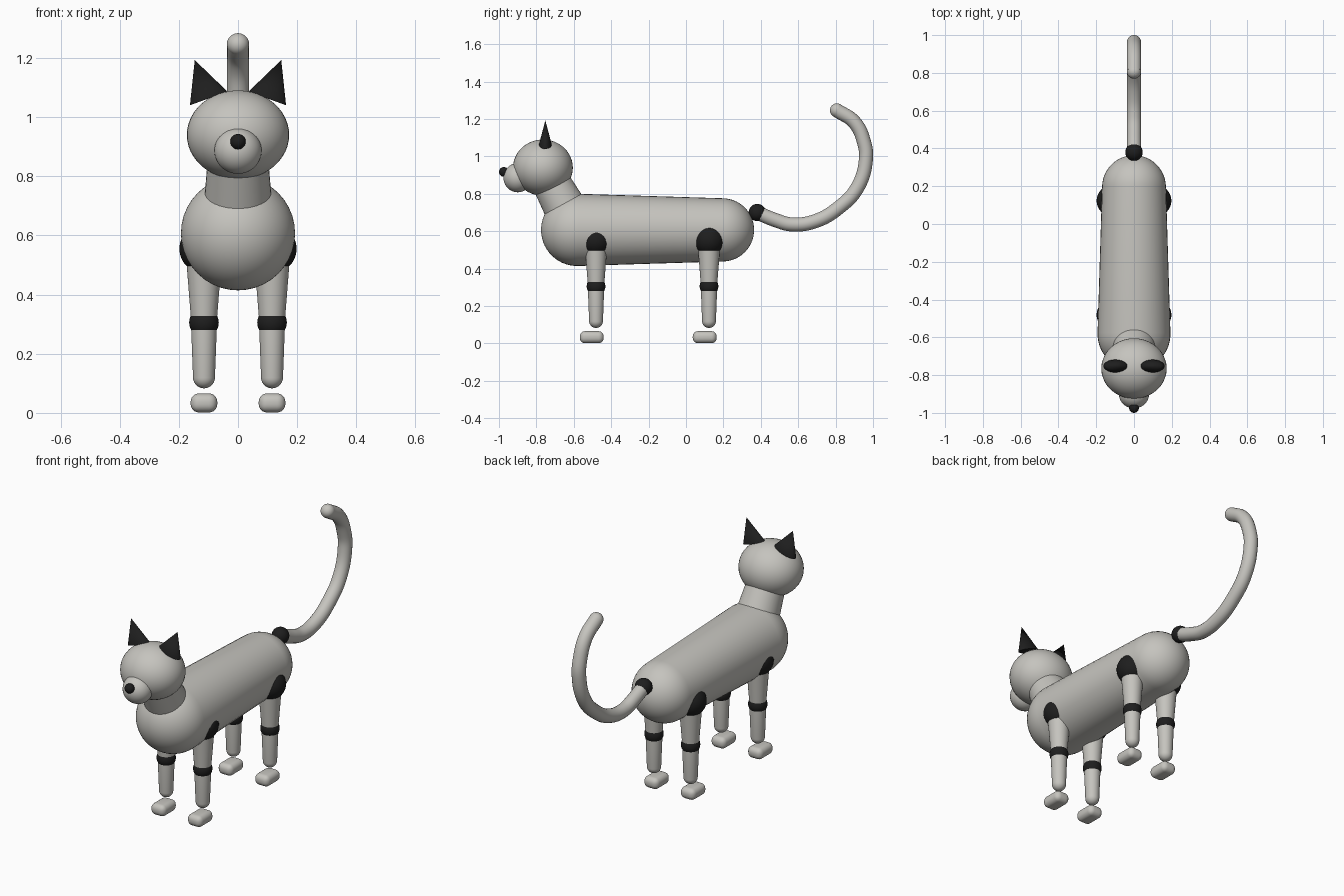
import bpy, bmesh, math
from mathutils import Vector, Matrix

if "Cube" in bpy.data.objects:
    bpy.data.objects.remove(bpy.data.objects["Cube"])


def material(name, rgb):
    m = bpy.data.materials.new(name)
    m.diffuse_color = (*rgb, 1)
    m.use_nodes = True
    m.node_tree.nodes["Principled BSDF"].inputs["Base Color"].default_value = m.diffuse_color
    return m


GREY = material("warm_grey", (0.56, 0.55, 0.515))
BLACK = material("soft_black", (0.013, 0.013, 0.013))


def finish(name, bm, mat, angle=40):
    bmesh.ops.recalc_face_normals(bm, faces=bm.faces)
    me = bpy.data.meshes.new(name)
    bm.to_mesh(me)
    bm.free()
    me.materials.append(mat)
    ob = bpy.data.objects.new(name, me)
    bpy.context.collection.objects.link(ob)
    bpy.ops.object.select_all(action='DESELECT')
    ob.select_set(True)
    bpy.context.view_layer.objects.active = ob
    bpy.ops.object.shade_smooth_by_angle(angle=math.radians(angle))
    return ob


def ball(name, loc, radii, mat):
    bm = bmesh.new()
    bmesh.ops.create_uvsphere(bm, u_segments=40, v_segments=24, radius=1,
                              matrix=Matrix.Translation(loc) @ Matrix.Diagonal((*radii, 1)))
    return finish(name, bm, mat)


def revolve(name, start, end, profile, mat, steps=40):
    """Lathe (radius, distance) points around the axis from start to end."""
    start, axis = Vector(start), Vector(end) - Vector(start)
    turn = Matrix.Translation(start) @ axis.to_track_quat('Z', 'Y').to_matrix().to_4x4()
    bm = bmesh.new()
    vs = [bm.verts.new((r, 0, d)) for r, d in profile]
    es = [bm.edges.new(p) for p in zip(vs, vs[1:])]
    bmesh.ops.spin(bm, geom=vs + es, cent=(0, 0, 0), axis=(0, 0, 1),
                   angle=2 * math.pi, steps=steps)
    bmesh.ops.remove_doubles(bm, verts=bm.verts, dist=1e-5)
    bm.transform(turn)
    return finish(name, bm, mat)


def capsule(name, a, b, ra, rb, mat, n=10):
    """Tapered tube with round ends centred at a and b."""
    length = (Vector(b) - Vector(a)).length
    tilt = math.asin((ra - rb) / length)          # keeps the sides tangent to the ends
    prof = []
    for r, d, lo, hi in ((ra, 0, -math.pi / 2, tilt), (rb, length, tilt, math.pi / 2)):
        for i in range(n + 1):
            t = lo + (hi - lo) * i / n
            prof.append((max(r * math.cos(t), 0), d + r * math.sin(t)))
    return revolve(name, a, b, prof, mat)


# Torso and neck
capsule("torso", (0, -0.582, 0.607), (0, 0.195, 0.607), 0.193, 0.169, GREY, 14)
body_c, head_c = Vector((0, -0.582, 0.607)), Vector((0, -0.765, 0.94))
revolve("neck", body_c, head_c, [(0, 0.06), (0.119, 0.06), (0.100, 0.32), (0, 0.32)], GREY)

# Head, muzzle and nose
ball("head", head_c, (0.173, 0.16, 0.15), GREY)
ball("muzzle", (0, -0.9, 0.886), (0.08, 0.076, 0.078), GREY)
ball("nose", (0, -0.974, 0.917), (0.026, 0.026, 0.026), BLACK)

for s, side in ((-1, "right"), (1, "left")):
    # Ears: flattened cones leaning outwards
    bm = bmesh.new()
    bmesh.ops.create_cone(bm, cap_ends=True, segments=40, radius1=0.0675, radius2=0, depth=0.138)
    bm.transform(Matrix.Translation((s * 0.099, -0.752, 1.063))
                 @ Matrix.Rotation(s * math.radians(20), 4, 'Y')
                 @ Matrix.Diagonal((1, 0.5, 1, 1)) @ Matrix.Translation((0, 0, 0.069)))
    finish("ear_" + side, bm, BLACK)

    # Legs: joint balls, two tapered segments and a separate paw
    x = s * 0.115
    for y, end in ((-0.481, "front"), (0.123, "rear")):
        tag = f"{end}_{side}"
        ball("upper_joint_" + tag, (x, y, 0.555), (0.083,) * 3, BLACK)
        revolve("upper_leg_" + tag, (x, y, 0.52), (x, y, 0.305),
                [(0, 0), (0.060, 0), (0.043, 0.215), (0, 0.215)], GREY)
        ball("knee_" + tag, (x, y, 0.305), (0.05,) * 3, BLACK)
        capsule("lower_leg_" + tag, (x, y, 0.305), (x, y, 0.12), 0.044, 0.037, GREY)
        bm = bmesh.new()
        bmesh.ops.create_cube(bm, size=1, matrix=Matrix.Translation((x, y - 0.023, 0.0335))
                              @ Matrix.Diagonal((0.09, 0.128, 0.064, 1)))
        bmesh.ops.bevel(bm, geom=bm.edges[:], offset=0.028, segments=6, profile=0.5,
                        affect='EDGES')
        finish("paw_" + tag, bm, GREY)

# Tail: joint ball, swept tube and round tip
ball("tail_joint", (0, 0.381, 0.70), (0.046,) * 3, BLACK)
path = [(0.38, 0.70), (0.476, 0.660), (0.567, 0.636), (0.695, 0.655), (0.818, 0.727),
        (0.914, 0.829), (0.962, 0.985), (0.952, 1.075), (0.901, 1.182), (0.807, 1.246)]
cu = bpy.data.curves.new("tail", 'CURVE')
cu.dimensions = '3D'
cu.bevel_depth = 0.0375
cu.bevel_resolution = 8
cu.use_fill_caps = True
sp = cu.splines.new('BEZIER')
sp.resolution_u = 8
sp.bezier_points.add(len(path) - 1)
for p, (y, z) in zip(sp.bezier_points, path):
    p.co = (0, y, z)
    p.handle_left_type = p.handle_right_type = 'AUTO'
cu.materials.append(GREY)
tail = bpy.data.objects.new("tail", cu)
bpy.context.collection.objects.link(tail)
bpy.ops.object.select_all(action='DESELECT')
tail.select_set(True)
bpy.context.view_layer.objects.active = tail
bpy.ops.object.convert(target='MESH')
bpy.ops.object.shade_smooth_by_angle(angle=math.radians(40))
ball("tail_tip", (0, *path[-1]), (0.0375,) * 3, GREY)
